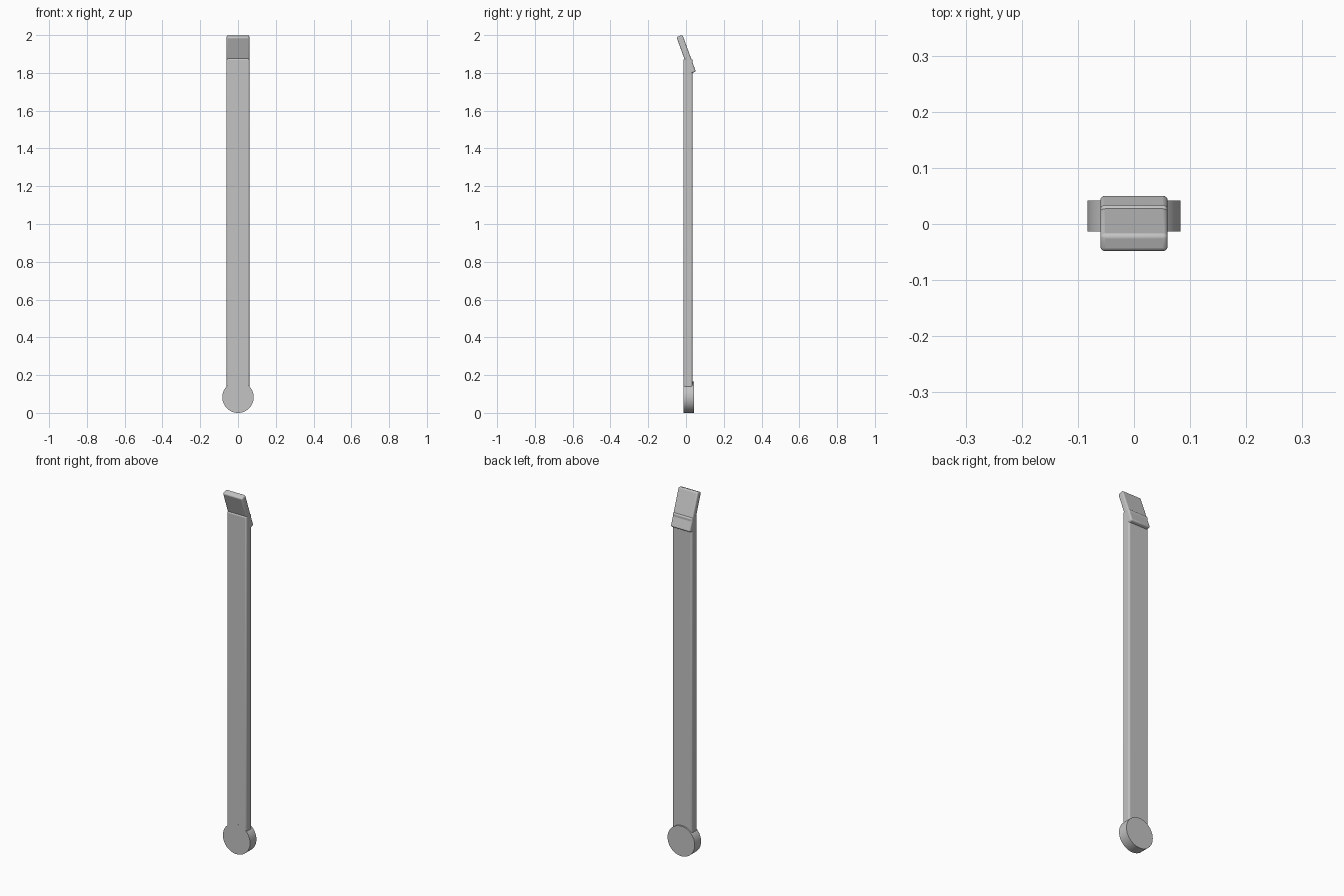
import bpy
import math

cube = bpy.data.objects.get("Cube")
if cube:
    bpy.data.objects.remove(cube, do_unlink=True)

grey = bpy.data.materials.new("plain_grey")
grey.use_nodes = True
grey.diffuse_color = (0.55, 0.55, 0.55, 1)
grey.node_tree.nodes["Principled BSDF"].inputs["Base Color"].default_value = grey.diffuse_color


def finish(name, bevel=0):
    """Name, colour, round and smooth the active object."""
    part = bpy.context.object
    part.name = name
    part.data.materials.append(grey)
    bpy.ops.object.transform_apply(location=False, rotation=False, scale=True)
    if bevel:
        mod = part.modifiers.new("rounded_edges", "BEVEL")
        mod.width = bevel
        mod.segments = 4
        mod.limit_method = "ANGLE"
    bpy.ops.object.shade_smooth_by_angle(angle=math.radians(35))
    return part


def rounded_box(name, size, location, tilt=0, bevel=0.008):
    bpy.ops.mesh.primitive_cube_add(size=1, location=location, rotation=(tilt, 0, 0))
    bpy.context.object.scale = size
    return finish(name, bevel)


# Long flat shaft, its lower end hidden in the round foot
front, back = -0.013, 0.034
bottom, top = 0.07, 1.876
rounded_box("shaft", (0.12, back - front, top - bottom),
            (0, (front + back) / 2, (top + bottom) / 2))

# Tilted tip leaning toward the front
rounded_box("tip", (0.12, 0.034, 0.207), (0, 0.001, 1.898), math.radians(20))

# Round pivot foot, flush with the front of the shaft
foot_back = 0.043
bpy.ops.mesh.primitive_cylinder_add(vertices=64, radius=0.083, depth=foot_back - front - 0.0005,
                                    location=(0, (front + foot_back) / 2 - 0.0005, 0.083),
                                    rotation=(math.pi / 2, 0, 0))
finish("pivot_foot")
